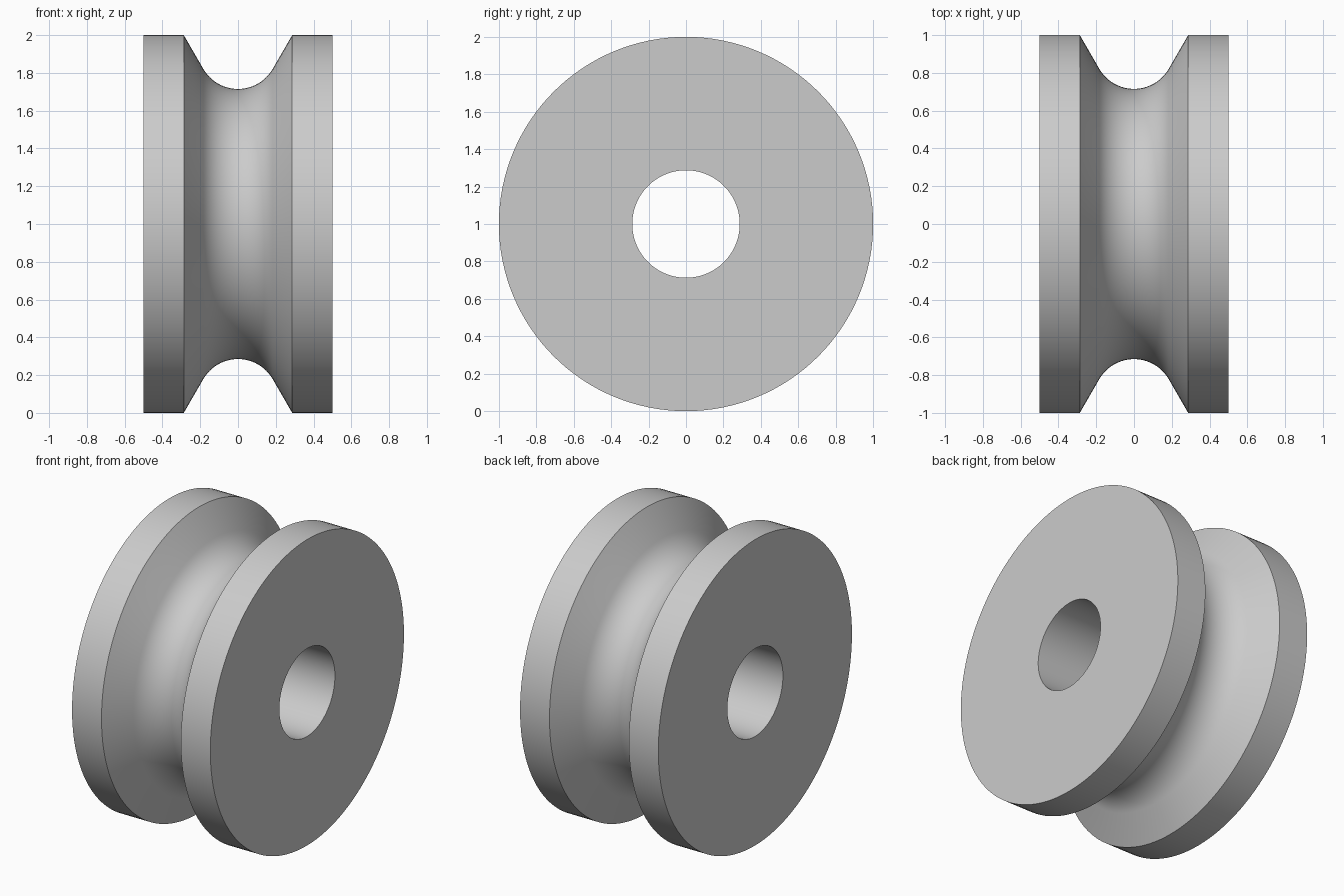
import bpy, bmesh
from math import sin, cos, pi, radians
from mathutils import Matrix, Vector

cube = bpy.data.objects.get("Cube")
if cube:
    bpy.data.objects.remove(cube, do_unlink=True)

SEGMENTS = 128
HALF_WIDTH, RIM, BORE = 0.5, 1.0, 0.287
GROOVE_EDGE, GROOVE_BOTTOM, ARC = 0.287, 0.715, 0.212

# Plain grey material
grey = bpy.data.materials.new("light_grey")
grey.use_nodes = True
colour = (0.6, 0.6, 0.6, 1)
grey.diffuse_color = colour
grey.node_tree.nodes["Principled BSDF"].inputs["Base Color"].default_value = colour

# Closed section (x, radius): bore, flat rims, sloped walls and a round groove floor
angles = [radians(-60 + 120 * i / 24) for i in range(25)]
groove = [(ARC * sin(a), GROOVE_BOTTOM + ARC * (1 - cos(a))) for a in angles]
section = [(-HALF_WIDTH, BORE), (-HALF_WIDTH, RIM), (-GROOVE_EDGE, RIM), *groove,
           (GROOVE_EDGE, RIM), (HALF_WIDTH, RIM), (HALF_WIDTH, BORE)]

# Turn the section about the x axis
bm = bmesh.new()
rings = []
for i in range(SEGMENTS):
    turn = Matrix.Rotation(2 * pi * i / SEGMENTS, 3, 'X')
    rings.append([bm.verts.new(turn @ Vector((x, 0, r)) + Vector((0, 0, RIM)))
                  for x, r in section])
for i, ring in enumerate(rings):
    following = rings[(i + 1) % SEGMENTS]
    for j in range(len(section)):
        k = (j + 1) % len(section)
        bm.faces.new((ring[j], ring[k], following[k], following[j]))
bmesh.ops.recalc_face_normals(bm, faces=bm.faces)

mesh = bpy.data.meshes.new("grooved_wheel")
bm.to_mesh(mesh)
bm.free()
mesh.materials.append(grey)
wheel = bpy.data.objects.new("grooved_wheel", mesh)
bpy.context.collection.objects.link(wheel)

# Smooth curves with crisp rims
bpy.ops.object.select_all(action='DESELECT')
wheel.select_set(True)
bpy.context.view_layer.objects.active = wheel
bpy.ops.object.shade_smooth_by_angle(angle=radians(30))
